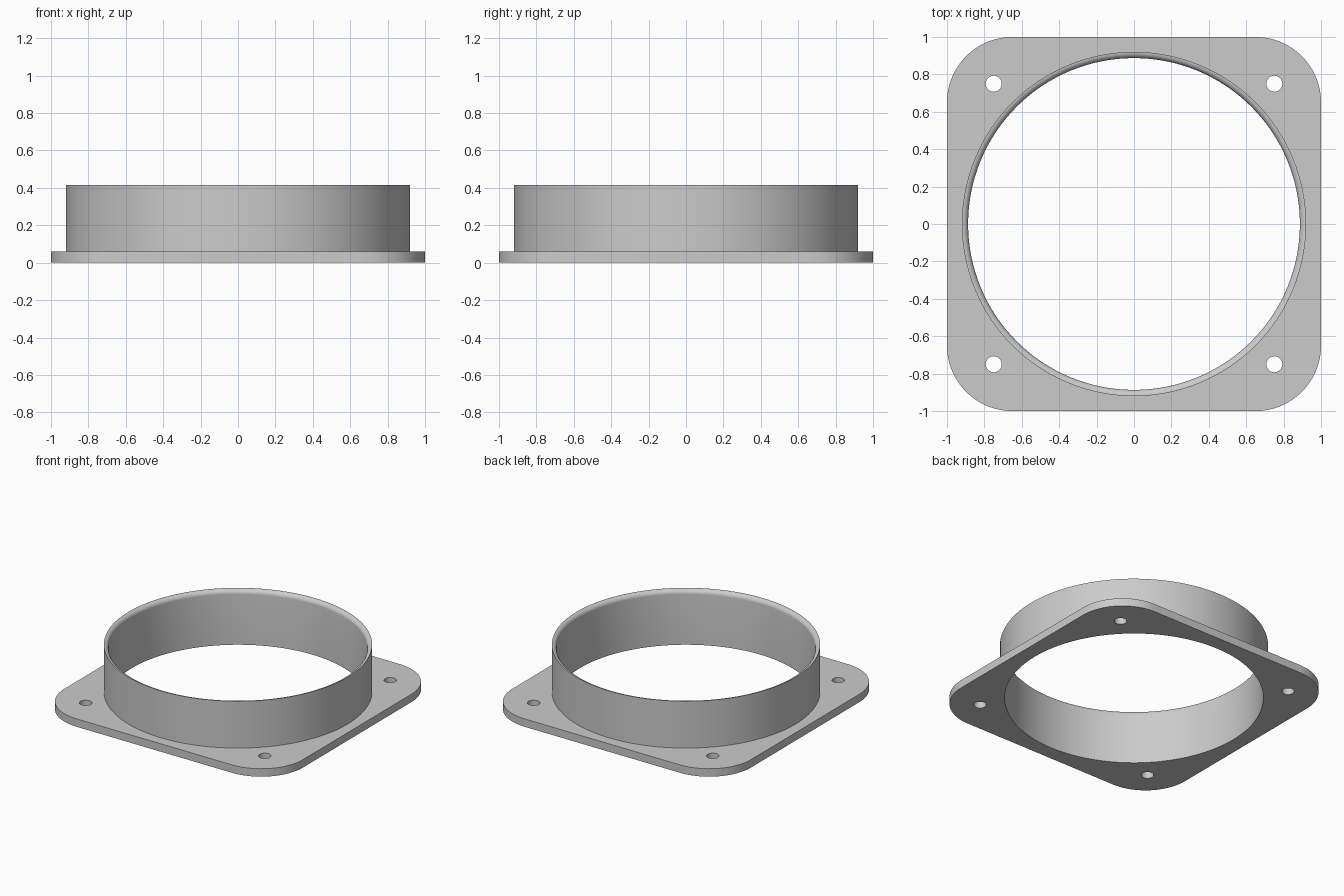
import bpy, bmesh
from math import sin, cos, pi, radians
from mathutils import Matrix

PLATE_H, HEIGHT = 0.06, 0.415
BORE, OUTER = 0.887, 0.92
CORNER, HOLE_POS, HOLE_R = 0.35, 0.75, 0.043
SEGMENTS = 128

cube = bpy.data.objects.get("Cube")
if cube:
    bpy.data.objects.remove(cube)

grey = bpy.data.materials.new("plain grey")
grey.use_nodes = True
colour = (0.6, 0.6, 0.6, 1)
grey.diffuse_color = colour
grey.node_tree.nodes["Principled BSDF"].inputs["Base Color"].default_value = colour


def make_object(name, bm):
    bmesh.ops.recalc_face_normals(bm, faces=bm.faces)
    mesh = bpy.data.meshes.new(name)
    bm.to_mesh(mesh)
    bm.free()
    mesh.materials.append(grey)
    obj = bpy.data.objects.new(name, mesh)
    bpy.context.collection.objects.link(obj)
    return obj


def smooth(obj):
    bpy.ops.object.select_all(action='DESELECT')
    obj.select_set(True)
    bpy.context.view_layer.objects.active = obj
    bpy.ops.object.shade_smooth_by_angle(angle=radians(30))


# Square mounting plate with rounded corners
bm = bmesh.new()
bmesh.ops.create_cube(bm, size=1, matrix=Matrix.Translation((0, 0, PLATE_H / 2))
                      @ Matrix.Diagonal((2, 2, PLATE_H, 1)))
uprights = [e for e in bm.edges if abs(e.verts[0].co.z - e.verts[1].co.z) > 0.01]
bmesh.ops.bevel(bm, geom=uprights, offset=CORNER, offset_type='OFFSET',
                segments=24, profile=0.5, affect='EDGES')
plate = make_object("mounting_plate", bm)

# Cutter for the central bore and the four screw holes
bm = bmesh.new()
holes = [(0, 0, BORE, SEGMENTS)]
holes += [(sx * HOLE_POS, sy * HOLE_POS, HOLE_R, 32) for sx in (-1, 1) for sy in (-1, 1)]
for x, y, r, n in holes:
    bmesh.ops.create_cone(bm, cap_ends=True, segments=n, radius1=r, radius2=r,
                          depth=1, matrix=Matrix.Translation((x, y, 0)))
cutter = make_object("hole_cutter", bm)
cutter.hide_render = True

cut = plate.modifiers.new("holes", 'BOOLEAN')
cut.operation = 'DIFFERENCE'
cut.solver = 'EXACT'
cut.object = cutter
bpy.context.view_layer.objects.active = plate
bpy.ops.object.modifier_apply(modifier=cut.name)
bpy.data.objects.remove(cutter)
smooth(plate)

# Collar standing on the plate, its inner lip rounded over
lip = OUTER - BORE
profile = [(BORE, PLATE_H)]
for i in range(9):
    a = pi / 2 * i / 8
    profile.append((OUTER - lip * cos(a), HEIGHT - lip + lip * sin(a)))
profile.append((OUTER, PLATE_H))

bm = bmesh.new()
verts = [bm.verts.new((r, 0, z)) for r, z in profile]
edges = [bm.edges.new(pair) for pair in zip(verts, verts[1:])]
bmesh.ops.spin(bm, geom=verts + edges, cent=(0, 0, 0), axis=(0, 0, 1),
               angle=2 * pi, steps=SEGMENTS, use_merge=True)
bmesh.ops.remove_doubles(bm, verts=bm.verts, dist=0.0001)
smooth(make_object("collar", bm))
